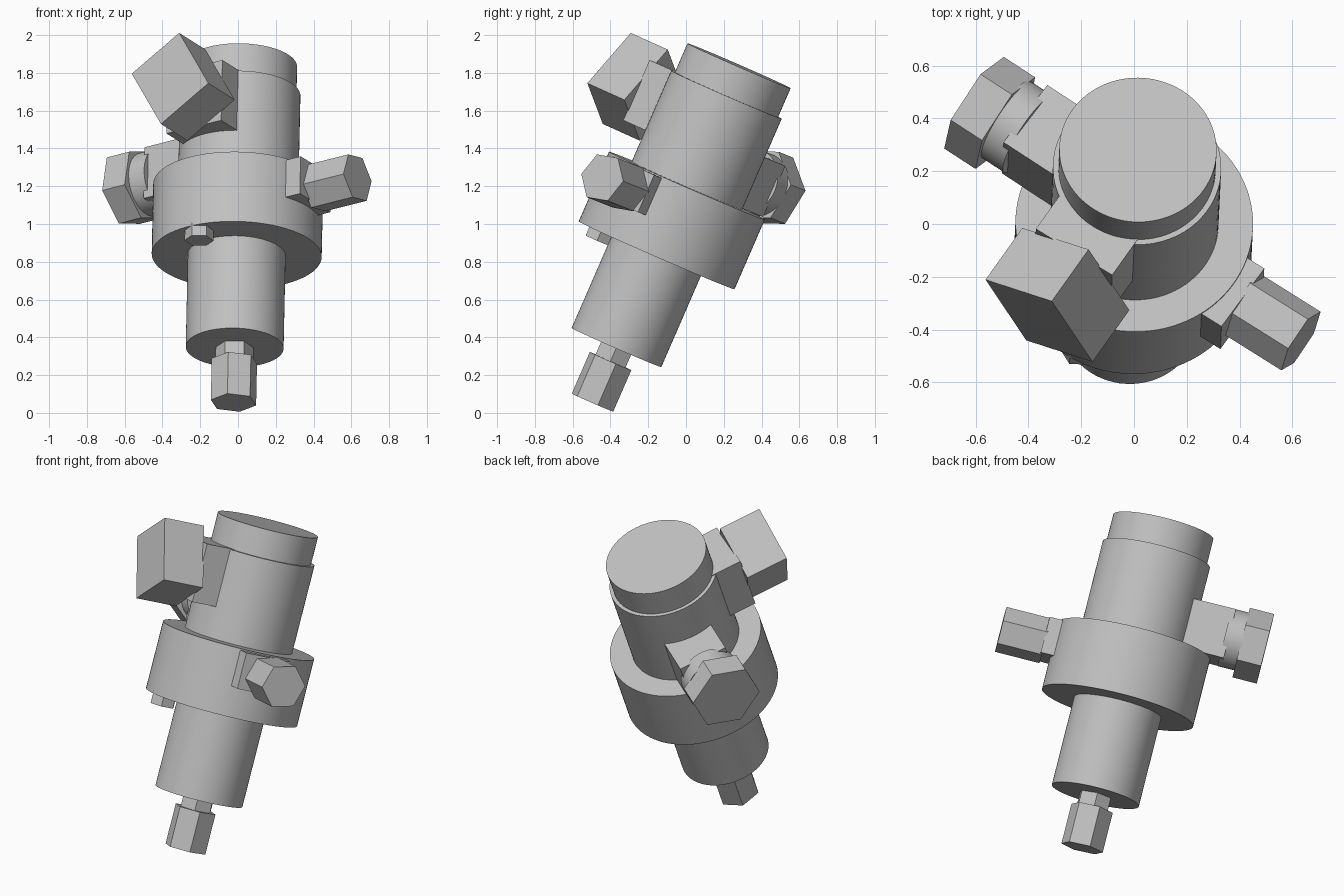
import bpy, bmesh, math
from mathutils import Matrix, Vector

cube = bpy.data.objects.get("Cube")
if cube:
    bpy.data.objects.remove(cube, do_unlink=True)

# One plain metal colour
metal = bpy.data.materials.new("plain_grey_metal")
metal.use_nodes = True
grey = (0.53, 0.53, 0.53, 1.0)
metal.diffuse_color = grey
metal.node_tree.nodes["Principled BSDF"].inputs["Base Color"].default_value = grey


def frame_from(x, y, z, origin):
    m = Matrix((x, y, z)).transposed().to_4x4()
    m.translation = origin
    return m


# Tilted main axis: local z runs up the body
up = Vector((0.02, 0.399, 0.917)).normalized()
side = Vector((1, 0, 0))
side = (side - up * side.dot(up)).normalized()
body_frame = frame_from(side, up.cross(side), up, Vector((-0.021, -0.436, 0.19)))


def port_frame(degrees, height):
    """Local z points outward from the axis, x is tangent, y is along the axis."""
    a = math.radians(degrees)
    out = Vector((math.cos(a), math.sin(a), 0))
    tangent = Vector((-math.sin(a), math.cos(a), 0))
    return body_frame @ frame_from(tangent, Vector((0, 0, 1)), out, Vector((0, 0, height)))


def ring(radius, sides, turn=0, cx=0, cy=0):
    angles = [math.radians(turn) + math.tau * i / sides for i in range(sides)]
    return [(cx + radius * math.cos(a), cy + radius * math.sin(a)) for a in angles]


def rect(width, height, cx=0, turn=0):
    c, s = math.cos(math.radians(turn)), math.sin(math.radians(turn))
    corners = [(-1, -1), (1, -1), (1, 1), (-1, 1)]
    return [(cx + (i * width * c - j * height * s) / 2,
             (i * width * s + j * height * c) / 2) for i, j in corners]


def extrude(name, frame, outline, start, end):
    bm = bmesh.new()
    face = bm.faces.new([bm.verts.new((x, y, start)) for x, y in outline])
    made = bmesh.ops.extrude_face_region(bm, geom=[face], use_keep_orig=True)
    moved = [g for g in made["geom"] if isinstance(g, bmesh.types.BMVert)]
    bmesh.ops.translate(bm, verts=moved, vec=(0, 0, end - start))
    bmesh.ops.recalc_face_normals(bm, faces=bm.faces)
    mesh = bpy.data.meshes.new(name)
    bm.to_mesh(mesh)
    bm.free()
    mesh.materials.append(metal)
    obj = bpy.data.objects.new(name, mesh)
    obj.matrix_world = frame
    bpy.context.collection.objects.link(obj)
    if len(outline) > 12:
        bpy.ops.object.select_all(action="DESELECT")
        obj.select_set(True)
        bpy.context.view_layer.objects.active = obj
        bpy.ops.object.shade_smooth_by_angle(angle=math.radians(30))
    return obj


# Stacked round body
for name, radius, start, end in [
    ("lower_barrel", 0.259, 0.17, 0.72),
    ("collar", 0.45, 0.703, 1.105),
    ("upper_barrel", 0.319, 1.09, 1.63),
    ("top_cap", 0.298, 1.62, 1.797),
]:
    extrude(name, body_frame, ring(radius, 96), start, end)

# Bottom hex fitting and collar plug
extrude("bottom_neck", body_frame, ring(0.1, 6), 0.08, 0.18)
extrude("bottom_hex", body_frame, ring(0.124, 6, 15), -0.148, 0.092)
extrude("collar_plug", body_frame, ring(0.0765, 6, 0, -0.198, -0.32), 0.645, 0.72)

# Left port: plate and hex plug on the collar
left = port_frame(-34, 0.99)
extrude("left_port_plate", left, rect(0.29, 0.215, -0.02), 0.38, 0.51)
extrude("left_port_hex", left, ring(0.135, 6, 12, 0, -0.012), 0.5, 0.765)

# Right port: block, round neck and large hex above the collar
right = port_frame(145, 1.255)
extrude("right_port_block", right, rect(0.29, 0.295, -0.02), 0.22, 0.525)
extrude("right_port_neck", right, ring(0.172, 64, 0, -0.012), 0.5, 0.61)
extrude("right_port_hex", right, ring(0.207, 6, -20, 0, -0.005), 0.6, 0.745)

# Front box on a mounting block, rolled about its own axis
front = port_frame(237, 1.46)
extrude("front_mount_block", front, rect(0.345, 0.348, -0.008), 0.22, 0.426)
extrude("front_box", port_frame(237, 1.47), rect(0.341, 0.384, 0, 30), 0.42, 0.676)
